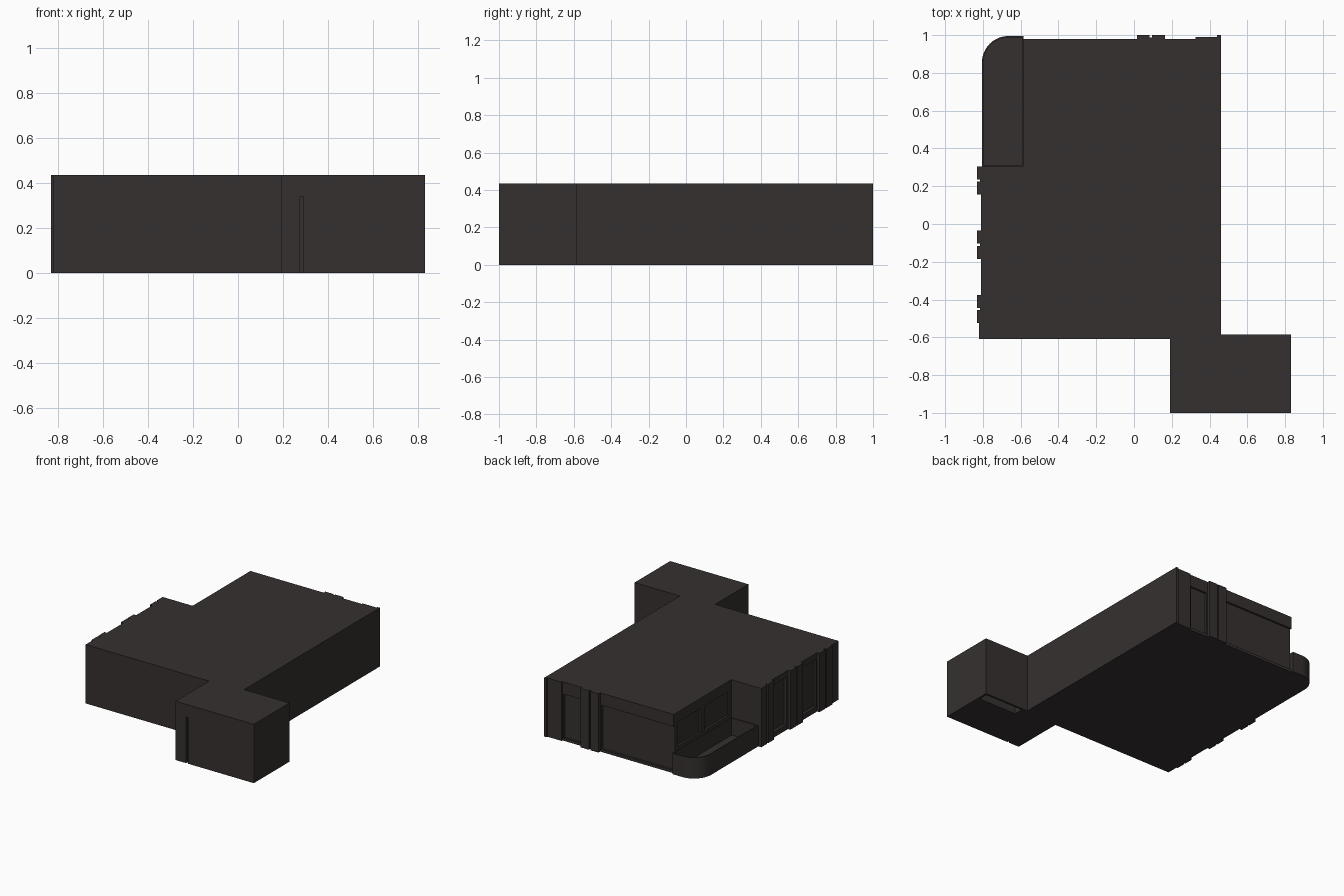
import bpy, bmesh, math

if "Cube" in bpy.data.objects:
    bpy.data.objects.remove(bpy.data.objects["Cube"])

H = 0.435

mat = bpy.data.materials.new("dark_grey")
mat.diffuse_color = (0.035, 0.030, 0.028, 1)
mat.use_nodes = True
mat.node_tree.nodes["Principled BSDF"].inputs["Base Color"].default_value = mat.diffuse_color


def prism(name, pts, z0, z1):
    """Vertical extrusion of a plan outline."""
    bm = bmesh.new()
    face = bm.faces.new([bm.verts.new((x, y, z0)) for x, y in pts])
    top = bmesh.ops.extrude_face_region(bm, geom=[face])["geom"]
    for v in top:
        if isinstance(v, bmesh.types.BMVert):
            v.co.z = z1
    bmesh.ops.recalc_face_normals(bm, faces=bm.faces)
    me = bpy.data.meshes.new(name)
    bm.to_mesh(me)
    bm.free()
    me.materials.append(mat)
    ob = bpy.data.objects.new(name, me)
    bpy.context.collection.objects.link(ob)
    return ob


def rect(x0, x1, y0, y1):
    return [(x0, y0), (x1, y0), (x1, y1), (x0, y1)]


def cut(target, pts, z0, z1):
    """Subtract a prism from the target."""
    cutter = prism("cutter", pts, z0, z1)
    cutter.hide_render = True
    mod = target.modifiers.new("cut", "BOOLEAN")
    mod.operation = "DIFFERENCE"
    mod.solver = "EXACT"
    mod.object = cutter
    bpy.context.view_layer.objects.active = target
    bpy.ops.object.modifier_apply(modifier=mod.name)
    bpy.data.objects.remove(cutter)


# Main block outline, with paired pilasters along the back and left walls
outline = [(-0.82, -0.61), (0.46, -0.61), (0.46, 1.0), (0.44, 1.0),
           (0.44, 0.99), (0.325, 0.99), (0.325, 0.98)]
outline += [(0.165, 0.98), (0.165, 1.0), (0.095, 1.0), (0.095, 0.988),
            (0.083, 0.988), (0.083, 1.0), (0.015, 1.0), (0.015, 0.98)]
outline += [(-0.585, 0.98), (-0.585, 0.305)]
for c in (0.23, -0.11, -0.45):
    for x, d in ((-0.81, 0.075), (-0.83, 0.075), (-0.83, 0.006), (-0.815, 0.006),
                 (-0.815, -0.006), (-0.83, -0.006), (-0.83, -0.075), (-0.81, -0.075)):
        if not (c == 0.23 and x == -0.81 and d > 0):
            outline.append((x, c + d))
outline.append((-0.82, -0.525))
main = prism("main_block", outline, 0, H)

# Recessed walls under the back parapet
for x0, x1 in ((-0.6, 0.005), (0.175, 0.315)):
    cut(main, rect(x0, x1, 0.965, 1.05), 0.02, 0.345)
# Recessed window bays on the left wall
for y0, y1 in ((-0.02, 0.145), (-0.365, -0.195)):
    cut(main, rect(-0.9, -0.79, y0, y1), 0.04, 0.39)
# Recessed panels above the rounded corner
for y0, y1 in ((0.33, 0.62), (0.66, 0.93)):
    cut(main, rect(-0.65, -0.57, y0, y1), 0.18, 0.36)

# Front wing with a narrow wall groove and a pocket in the underside
wing = prism("front_wing", [(0.19, -1), (0.83, -1), (0.83, -0.585), (0.46, -0.585),
                            (0.46, -0.61), (0.19, -0.61)], 0, H)
cut(wing, rect(0.275, 0.29, -1.1, -0.985), -0.1, 0.34)
cut(wing, rect(0.50, 0.815, -0.67, -0.60), -0.1, 0.08)


# Low rounded corner: a thin curved wall around a low floor
def corner(inset):
    r = 0.14 - inset
    arc = [(-0.665 + r * math.cos(a), 0.855 + r * math.sin(a))
           for a in (math.pi / 2 * (1 + i / 12) for i in range(13))]
    return [(-0.585 - inset, 0.305 + inset), (-0.585 - inset, 0.995 - inset)] + arc + \
           [(-0.805 + inset, 0.305 + inset)]


low = prism("rounded_corner_wall", corner(0), 0, 0.155)
cut(low, corner(0.008), 0.03, 0.3)
bpy.ops.object.select_all(action="DESELECT")
low.select_set(True)
bpy.context.view_layer.objects.active = low
bpy.ops.object.shade_smooth_by_angle(angle=math.radians(30))
